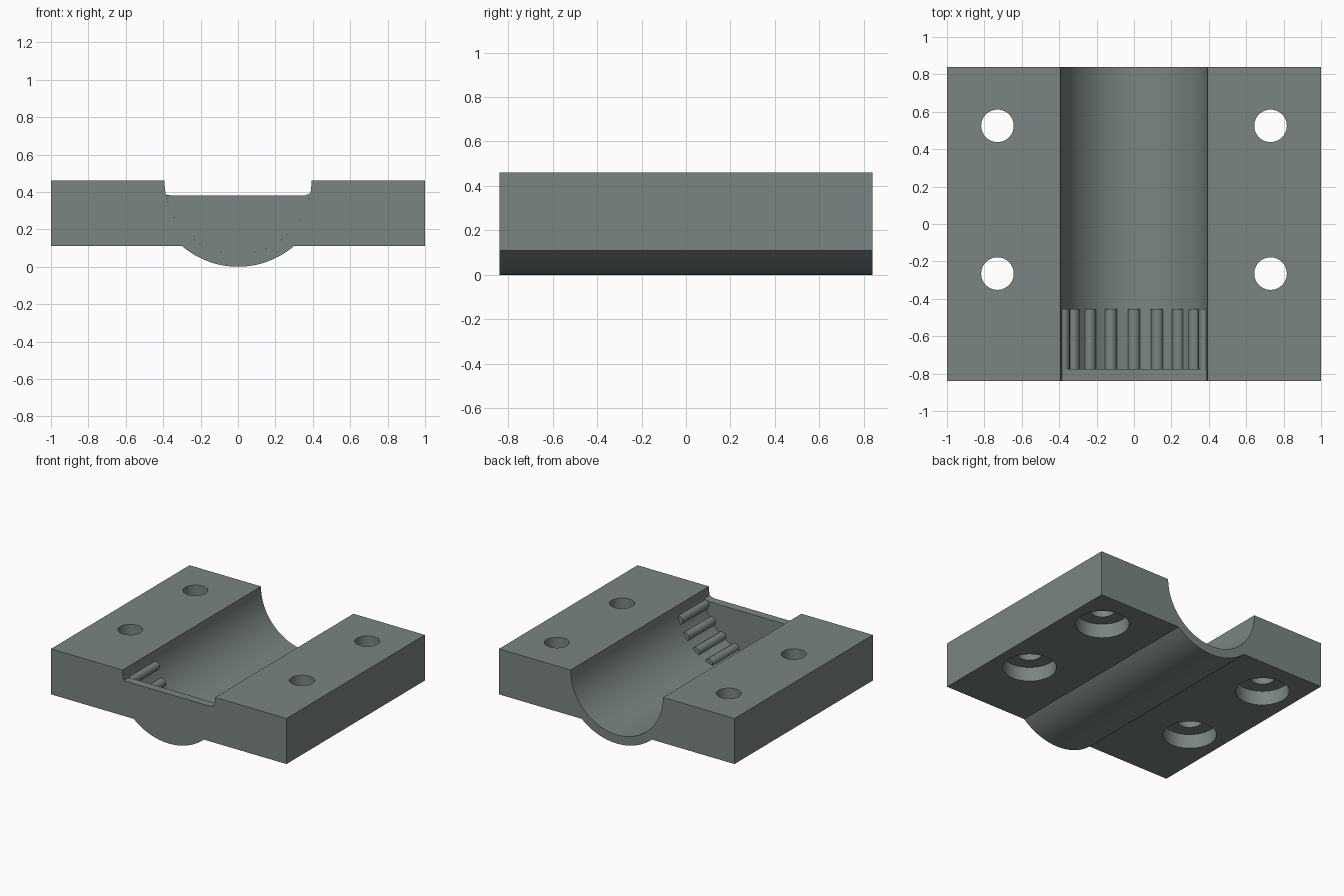
import bpy, bmesh, math

if "Cube" in bpy.data.objects:
    bpy.data.objects.remove(bpy.data.objects["Cube"])

AXIS_Z, R_IN, R_OUT = 0.46, 0.393, 0.46
HALF_Y, BASE_Z = 0.84, 0.11

grey = bpy.data.materials.new("steel grey")
grey.diffuse_color = (0.195, 0.23, 0.23, 1)
grey.use_nodes = True
grey.node_tree.nodes["Principled BSDF"].inputs["Base Color"].default_value = grey.diffuse_color


def arc(radius, a0, a1, n):
    """Points around the bore axis; angle 0 is straight down, + is toward +x."""
    angles = [math.radians(a0 + (a1 - a0) * i / n) for i in range(n + 1)]
    return [(radius * math.sin(a), AXIS_Z - radius * math.cos(a)) for a in angles]


def extrude(name, profile, y0, y1):
    """Extrude an x/z profile along y."""
    bm = bmesh.new()
    face = bm.faces.new([bm.verts.new((x, y0, z)) for x, z in profile])
    out = bmesh.ops.extrude_face_region(bm, geom=[face])
    moved = [v for v in out["geom"] if isinstance(v, bmesh.types.BMVert)]
    bmesh.ops.translate(bm, verts=moved, vec=(0, y1 - y0, 0))
    bmesh.ops.recalc_face_normals(bm, faces=bm.faces)
    mesh = bpy.data.meshes.new(name)
    bm.to_mesh(mesh)
    bm.free()
    obj = bpy.data.objects.new(name, mesh)
    bpy.context.collection.objects.link(obj)
    mesh.materials.append(grey)
    return obj


def select(obj):
    bpy.ops.object.select_all(action='DESELECT')
    obj.select_set(True)
    bpy.context.view_layer.objects.active = obj


def smooth(obj):
    select(obj)
    bpy.ops.object.shade_smooth_by_angle(angle=math.radians(30))


def drill(obj, x, y, z0, z1, radius):
    bpy.ops.mesh.primitive_cylinder_add(vertices=48, radius=radius, depth=z1 - z0,
                                        location=(x, y, (z0 + z1) / 2))
    cutter = bpy.context.object
    cutter.hide_render = True
    cutter.data.materials.append(grey)
    select(obj)
    mod = obj.modifiers.new("hole", 'BOOLEAN')
    mod.operation, mod.solver, mod.object = 'DIFFERENCE', 'EXACT', cutter
    bpy.ops.object.modifier_apply(modifier=mod.name)
    bpy.data.objects.remove(cutter)


# Clamp half: flat flanges, half-round bore and rounded belly
belly = math.degrees(math.acos((AXIS_Z - BASE_Z) / R_OUT))
profile = [(-1, AXIS_Z), (-1, BASE_Z)]
profile += arc(R_OUT, -belly, belly, 32)
profile += [(1, BASE_Z), (1, AXIS_Z)]
profile += arc(R_IN, 90, -90, 64)
body = extrude("clamp_body", profile, -HALF_Y, HALF_Y)

# Bolt holes with counterbores underneath
for x in (-0.73, 0.73):
    for y in (-0.265, 0.525):
        drill(body, x, y, -0.1, 0.22, 0.188)
        drill(body, x, y, 0.15, 0.6, 0.087)
smooth(body)

# Low end wall across the front of the bore
left = math.degrees(math.acos((AXIS_Z - 0.38) / R_IN))
right = math.degrees(math.acos((AXIS_Z - 0.393) / R_IN))
wall = extrude("end_wall", arc(R_IN, -left, right, 48) + [(0.355, 0.38)],
               -HALF_Y, -0.775)
smooth(wall)

# Round grip ribs around the bore
for i in range(-4, 5):
    a = math.radians(18.5 * i)
    bpy.ops.mesh.primitive_cylinder_add(
        vertices=24, radius=0.0325, depth=0.325,
        location=(R_IN * math.sin(a), -0.6175, AXIS_Z - R_IN * math.cos(a)),
        rotation=(math.pi / 2, 0, 0))
    rib = bpy.context.object
    rib.name = f"grip_rib_{i + 5}"
    rib.data.materials.append(grey)
    smooth(rib)
